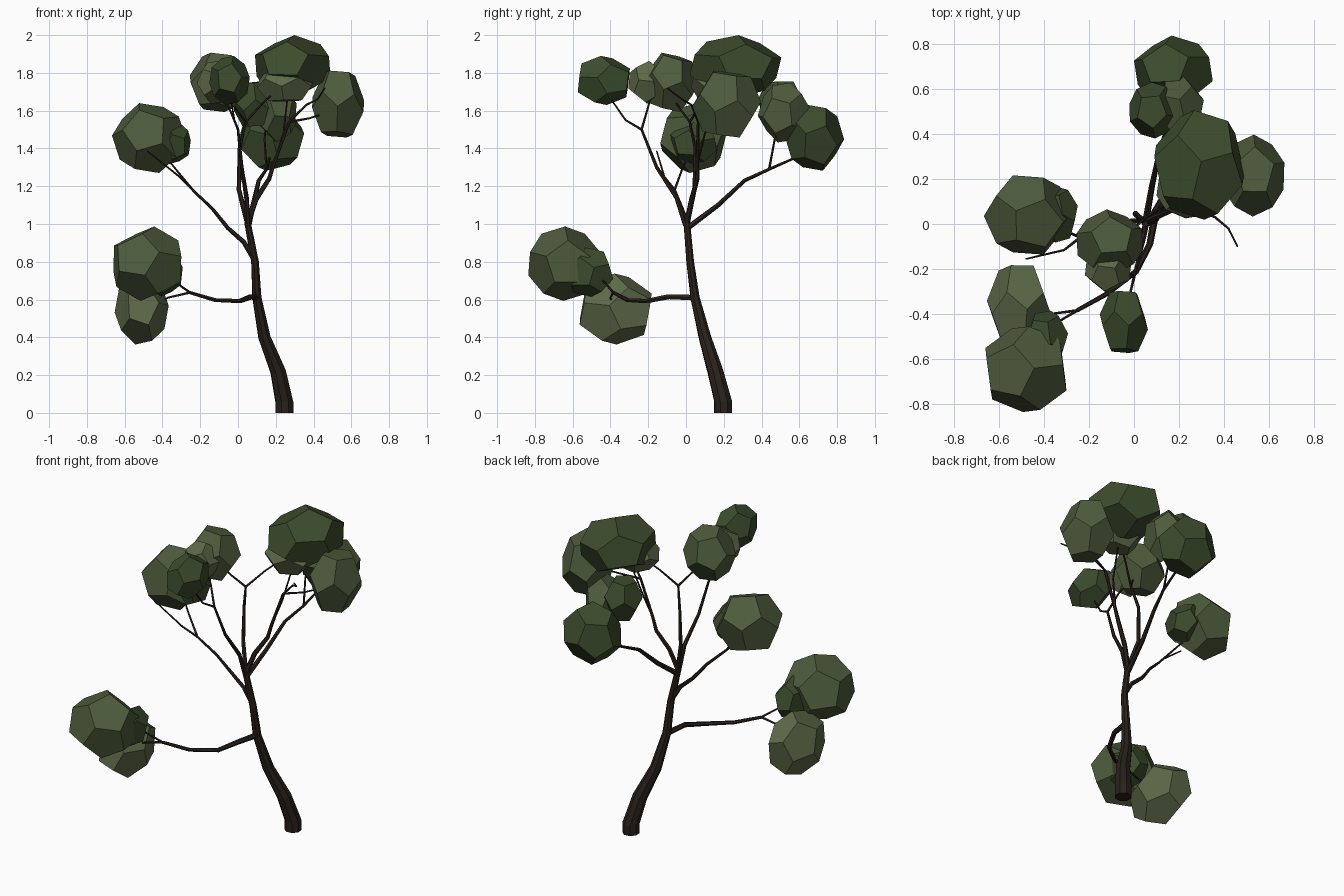
import bpy, bmesh, math, random
from mathutils import Vector, Euler

random.seed(4)


def material(name, rgb):
    m = bpy.data.materials.new(name)
    m.diffuse_color = (*rgb, 1)
    return m


BARK = material("bark", (0.022, 0.015, 0.011))
DARK = material("leaf_dark", (0.045, 0.072, 0.026))
MID = material("leaf_mid", (0.075, 0.105, 0.045))
LIGHT = material("leaf_light", (0.11, 0.14, 0.065))


def finish(bm, name, mat):
    me = bpy.data.meshes.new(name)
    bmesh.ops.recalc_face_normals(bm, faces=bm.faces[:])
    bm.to_mesh(me)
    bm.free()
    me.materials.append(mat)
    ob = bpy.data.objects.new(name, me)
    bpy.context.collection.objects.link(ob)
    return ob


def limb(name, pts, radii, sides):
    """Faceted tube through points; radii are given per point or as (start, end)."""
    pts = [Vector(p) for p in pts]
    n = len(pts)
    if len(radii) != n:
        a, b = radii
        radii = [a + (b - a) * i / (n - 1) for i in range(n)]
    bm = bmesh.new()
    rings, up = [], Vector((0.31, 0.95, 0.1))
    for i, p in enumerate(pts):
        d = (pts[min(i + 1, n - 1)] - pts[max(i - 1, 0)]).normalized()
        if name == "trunk" and i < 2:
            d = Vector((0, 0, 1))
        if abs(d.dot(up.normalized())) > 0.95:
            up = Vector((1, 0, 0))
        u = (up - d * up.dot(d)).normalized()
        v = d.cross(u)
        up = u
        rings.append([bm.verts.new(p + radii[i] * (u * math.cos(t) + v * math.sin(t)))
                      for t in (2 * math.pi * k / sides for k in range(sides))])
    for r, s in zip(rings, rings[1:]):
        for k in range(sides):
            j = (k + 1) % sides
            bm.faces.new((r[k], r[j], s[j], s[k]))
    bm.faces.new(rings[0])
    bm.faces.new(rings[-1])
    return finish(bm, name, BARK)


def clump(name, c, size, mat):
    """Dodecahedron, randomly turned, fitted to the half extents in size."""
    g = (1 + 5 ** 0.5) / 2
    co = [Vector((x, y, z)) for x in (-1, 1) for y in (-1, 1) for z in (-1, 1)]
    for a in (-1 / g, 1 / g):
        for b in (-g, g):
            co += [Vector((0, a, b)), Vector((a, b, 0)), Vector((b, 0, a))]
    rot = Euler([random.uniform(0, 6.28) for _ in range(3)]).to_matrix()
    co = [rot @ v for v in co]
    lo = [min(v[i] for v in co) for i in range(3)]
    hi = [max(v[i] for v in co) for i in range(3)]
    bm = bmesh.new()
    for v in co:
        bm.verts.new([c[i] + size[i] * (2 * (v[i] - lo[i]) / (hi[i] - lo[i]) - 1) for i in range(3)])
    bmesh.ops.convex_hull(bm, input=bm.verts[:])
    bmesh.ops.dissolve_limit(bm, angle_limit=0.03, verts=bm.verts[:], edges=bm.edges[:])
    return finish(bm, name, mat)


# Trunk
limb("trunk", [(.245, .197, 0), (.245, .197, .06), (.212, .155, .22), (.14, .1, .4),
               (.1, .048, .61), (.09, .022, .8), (.052, .005, 1.0), (.05, .0, 1.06)],
     [.05, .05, .043, .034, .025, .021, .018, .012], 8)

# Main branches
limb("low_branch", [(.095, .045, .61), (.07, -.09, .615), (.01, -.21, .592),
                    (-.12, -.31, .597), (-.255, -.385, .637)], (.017, .009), 6)
limb("left_branch", [(.088, .02, .81), (.03, .015, .905), (-.055, .01, .98), (-.135, -.02, 1.08),
                     (-.24, -.06, 1.18)], (.015, .007), 6)
limb("front_branch", [(.052, 0, .99), (.045, -.05, 1.14), (.02, -.155, 1.3), (0, -.235, 1.5)],
     (.015, .007), 6)
limb("centre_branch", [(.052, .005, 1.0), (.005, .045, 1.18), (.008, .05, 1.4), (.04, .02, 1.54)],
     (.015, .007), 6)
limb("right_branch", [(.05, .005, 1.0), (.095, .03, 1.13), (.165, .06, 1.24), (.19, .06, 1.32),
                      (.27, .065, 1.54)], (.016, .008), 6)
limb("back_branch", [(.052, .01, .98), (.08, .17, 1.1), (.11, .31, 1.23), (.15, .44, 1.29),
                     (.17, .6, 1.36)], (.016, .006), 6)

# Twigs ending in the clumps
twigs = [
    [(-.255, -.385, .637), (-.33, -.43, .69), (-.41, -.52, .77)],
    [(-.255, -.385, .637), (-.37, -.4, .61), (-.46, -.38, .56)],
    [(-.24, -.06, 1.18), (-.31, -.115, 1.25), (-.48, -.155, 1.385)],
    [(-.24, -.06, 1.18), (-.33, -.02, 1.29), (-.42, .03, 1.4)],
    [(0, -.235, 1.5), (-.02, -.32, 1.55), (-.04, -.41, 1.68)],
    [(0, -.235, 1.5), (-.05, -.2, 1.62), (-.1, -.18, 1.7)],
    [(.04, .02, 1.54), (-.02, -.04, 1.62), (-.08, -.08, 1.7)],
    [(.04, .02, 1.54), (.13, .08, 1.64), (.24, .15, 1.74)],
    [(.27, .065, 1.54), (.36, .03, 1.63), (.42, -.02, 1.66), (.46, -.1, 1.72)],
    [(.27, .065, 1.54), (.38, .11, 1.56), (.5, .19, 1.6)],
    [(.19, .06, 1.32), (.24, .1, 1.48), (.27, .2, 1.74)],
    [(.15, .44, 1.29), (.14, .47, 1.45), (.15, .5, 1.56)],
]
for i, t in enumerate(twigs):
    limb(f"twig_{i + 1}", t, (.007, .004), 5)

# Leaf clumps: centre, half extents, shade
clumps = [
    ((-.47, .04, 1.455), (.197, .176, .185), MID),
    ((-.34, .04, 1.43), (.09, .122, .112), DARK),
    ((-.48, -.645, .79), (.18, .19, .197), MID),
    ((-.39, -.515, .745), (.097, .13, .13), DARK),
    ((-.51, -.373, .55), (.143, .19, .188), LIGHT),
    ((-.045, -.435, 1.76), (.107, .138, .13), DARK),
    ((-.108, -.08, 1.75), (.147, .145, .157), MID),
    ((-.115, -.2, 1.75), (.103, .105, .113), LIGHT),
    ((.29, .262, 1.835), (.2, .243, .165), DARK),
    ((.25, .15, 1.745), (.15, .125, .097), LIGHT),
    ((.53, .215, 1.635), (.138, .182, .177), MID),
    ((.175, .68, 1.457), (.175, .157, .175), DARK),
    ((.205, .52, 1.59), (.105, .14, .158), MID),
    ((.085, .505, 1.635), (.106, .125, .12), DARK),
]
for i, (c, s, m) in enumerate(clumps):
    clump(f"leaf_clump_{i + 1}", c, s, m)
